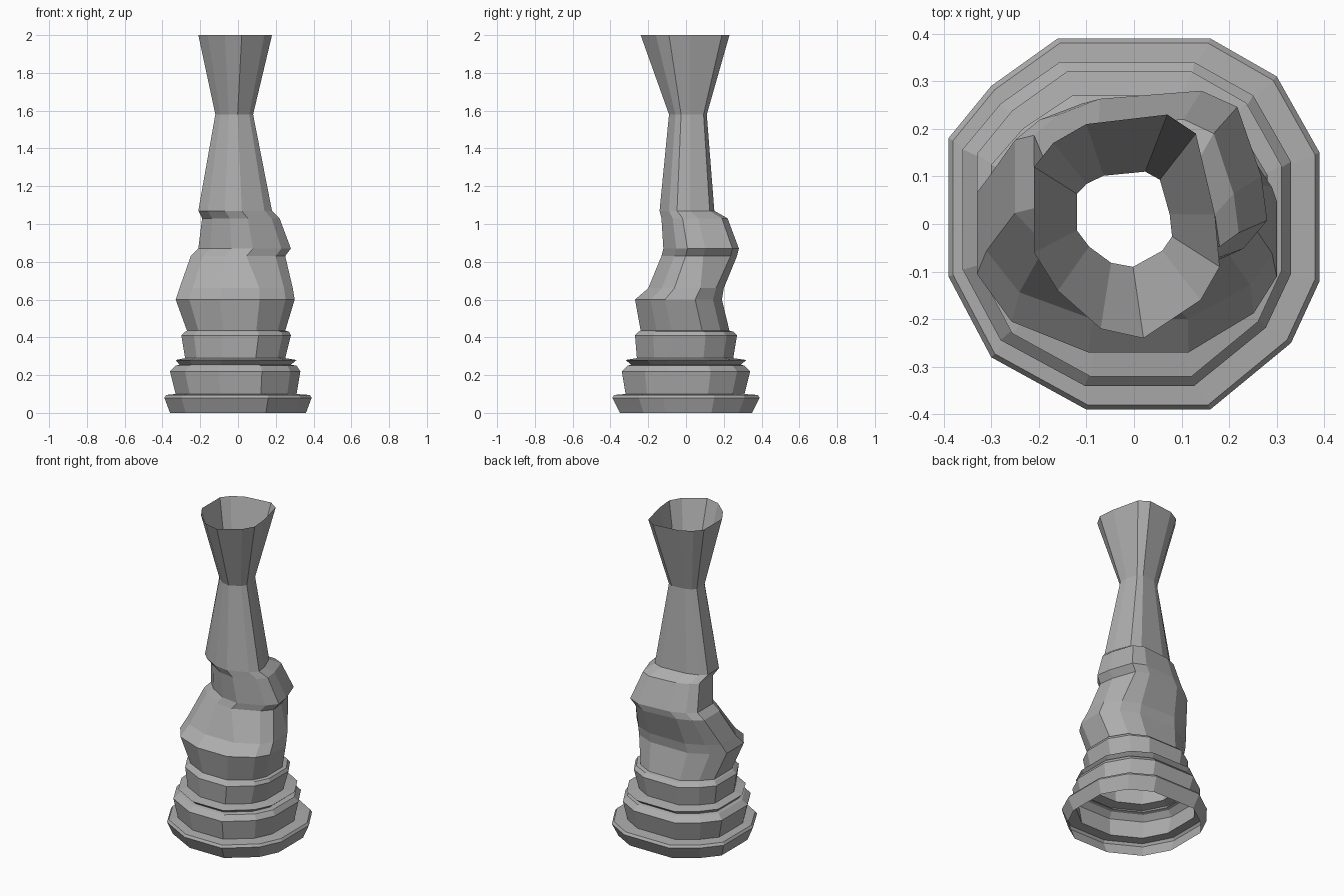
import bpy
import bmesh

# Remove the default object
cube = bpy.data.objects.get("Cube")
if cube:
    bpy.data.objects.remove(cube, do_unlink=True)

# Single clay grey
clay = bpy.data.materials.new("clay_grey")
clay.use_nodes = True
GREY = (0.42, 0.42, 0.42, 1)
clay.diffuse_color = GREY
clay.node_tree.nodes["Principled BSDF"].inputs["Base Color"].default_value = GREY

# Twelve sided cross-sections in hundredths, running clockwise from the left edge
FOOT = [(-39, 18), (-30, 29), (-16, 39), (16, 39), (30, 31), (39, 15),
        (39, -12), (33, -25), (16, -39), (-10, -39), (-30, -28), (-39, -11)]
NECK = [(-21, 12), (-17, 17), (-10, 21), (7, 23), (13, 19), (17, 2),
        (18, -9), (14, -16), (2, -24), (-7, -22), (-16, -14), (-21, -6)]


def remap(value, values, low, high):
    """Stretch one coordinate of a section to the wanted limits."""
    smallest, largest = min(values), max(values)
    return low + (value - smallest) / (largest - smallest) * (high - low)


def section(shape, height, left, right, front, back):
    """Return one horizontal ring fitted to its limits, in hundredths."""
    xs = [point[0] for point in shape]
    ys = [point[1] for point in shape]
    return [(remap(x, xs, left, right) / 100,
             remap(y, ys, front, back) / 100,
             height / 100) for x, y in shape]


def loft(name, rings):
    """Skin a stack of rings into an open flat-shaded shell."""
    bm = bmesh.new()
    loops = [[bm.verts.new(co) for co in ring] for ring in rings]
    for lower, upper in zip(loops, loops[1:]):
        count = len(lower)
        for i in range(count):
            j = (i + 1) % count
            bm.faces.new((lower[j], lower[i], upper[i], upper[j]))
    bmesh.ops.recalc_face_normals(bm, faces=bm.faces)
    mesh = bpy.data.meshes.new(name)
    bm.to_mesh(mesh)
    bm.free()
    mesh.materials.append(clay)
    vessel = bpy.data.objects.new(name, mesh)
    bpy.context.collection.objects.link(vessel)
    return vessel


# Flared foot and the stepped bands above it
foot_rings = [
    section(FOOT, 0, -36, 36, -35, 35),
    section(FOOT, 8, -39, 39, -39, 39),
    section(FOOT, 9.5, -38, 38, -38, 38),
    section(FOOT, 10, -33, 31, -32, 31),
    section(FOOT, 22, -36, 33, -34, 34),
    section(FOOT, 25, -33, 31, -31, 31),
    section(FOOT, 25.5, -31, 28, -29, 29),
    section(FOOT, 28, -33, 31, -32, 32),
    section(FOOT, 29, -28, 25, -26, 25),
    section(FOOT, 41, -30, 28, -27, 27),
    section(FOOT, 43, -28, 27, -25, 25),
]

# Leaning, swollen middle with its overhanging fold
body_rings = [
    section(FOOT, 43.5, -27, 25, -24, 23),
    section(FOOT, 60, -33, 30, -27, 19),
    section(FOOT, 66, -31, 29, -20, 20),
    section(NECK, 83, -25, 25, -13, 27),
    section(NECK, 87, -21, 28, -12, 28),
    section(NECK, 103, -19, 22, -13, 22),
]

# Tapering neck and trumpet mouth
neck_rings = [
    section(NECK, 107, -21, 18, -14, 15),
    section(NECK, 158, -12, 8, -9, 11),
    section(NECK, 200, -21, 18, -24, 23),
]

loft("vase_shell", foot_rings + body_rings + neck_rings)
